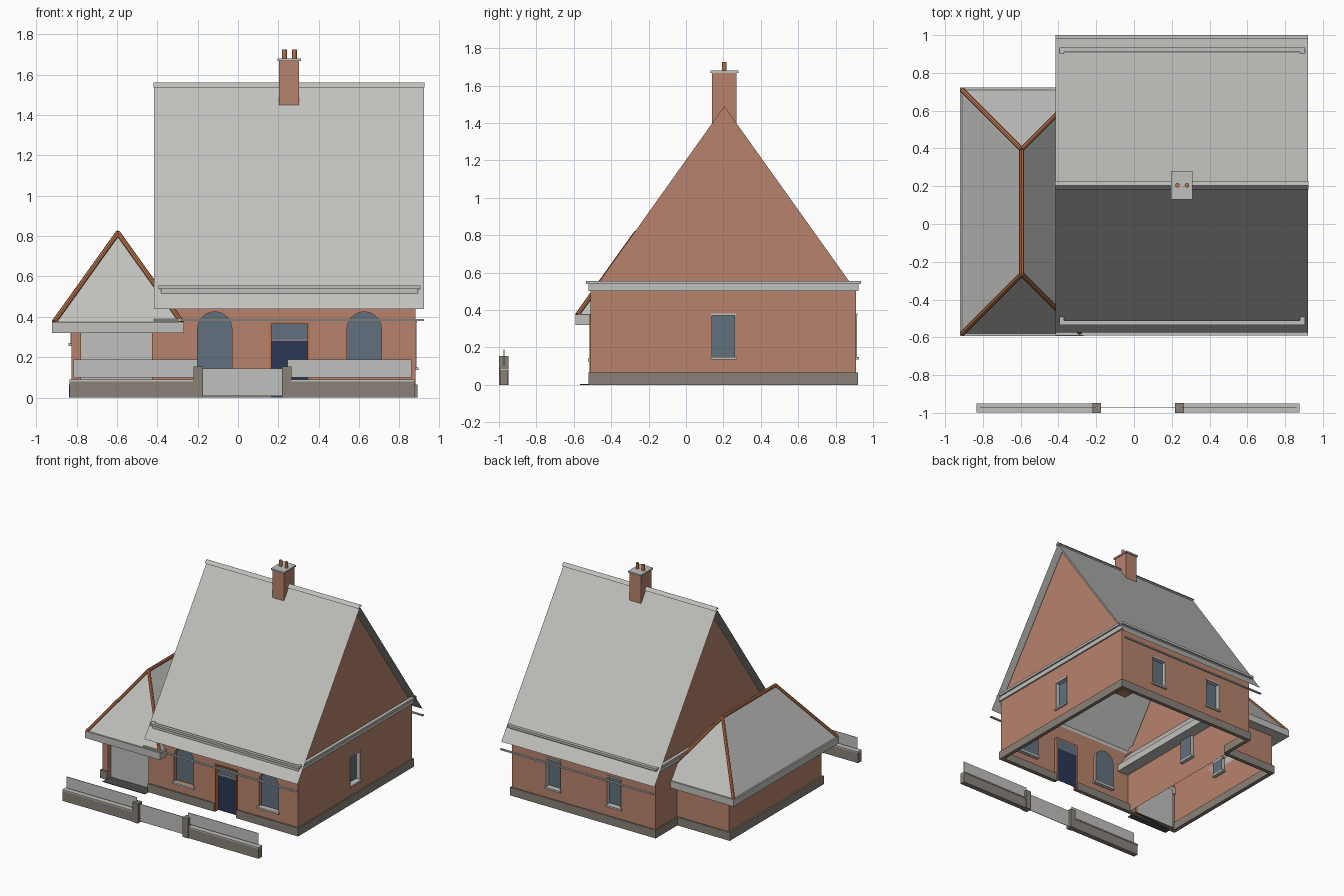
import bpy, bmesh, math
from mathutils import Vector

if "Cube" in bpy.data.objects:
    bpy.data.objects.remove(bpy.data.objects["Cube"])


def material(name, r, g, b):
    m = bpy.data.materials.new(name)
    m.use_nodes = True
    m.diffuse_color = (r, g, b, 1)
    m.node_tree.nodes["Principled BSDF"].inputs["Base Color"].default_value = (r, g, b, 1)
    return m


brick = material("brick", .48, .225, .15)
slate = material("pale_slate", .53, .53, .51)
stone = material("plinth_stone", .25, .22, .185)
glass = material("window_glass", .12, .165, .21)
navy = material("door_navy", .024, .038, .09)
clay = material("terracotta", .47, .165, .07)
paving = material("dark_paving", .07, .07, .068)


def finish(name, mat, bm):
    me = bpy.data.meshes.new(name)
    bm.to_mesh(me)
    bm.free()
    me.materials.append(mat)
    ob = bpy.data.objects.new(name, me)
    bpy.context.scene.collection.objects.link(ob)
    return ob


def polys(name, mat, verts, faces, fix=True):
    bm = bmesh.new()
    vs = [bm.verts.new(v) for v in verts]
    for f in faces:
        bm.faces.new([vs[i] for i in f])
    if fix:
        bmesh.ops.recalc_face_normals(bm, faces=bm.faces)
    return finish(name, mat, bm)


def box(name, mat, x0, x1, y0, y1, z0, z1):
    bm = bmesh.new()
    bmesh.ops.create_cube(bm, size=1)
    lo, hi = Vector((x0, y0, z0)), Vector((x1, y1, z1))
    for v in bm.verts:
        v.co = Vector((lo[i] + (v.co[i] + .5) * (hi[i] - lo[i]) for i in range(3)))
    return finish(name, mat, bm)


def bar(name, mat, p, q, r, sides):
    p, q = Vector(p), Vector(q)
    bm = bmesh.new()
    bmesh.ops.create_cone(bm, cap_ends=True, segments=sides, radius1=r, radius2=r,
                          depth=(q - p).length)
    rot = (q - p).to_track_quat('Z', 'Y').to_matrix()
    for v in bm.verts:
        v.co = rot @ v.co + (p + q) / 2
    return finish(name, mat, bm)


def sheet(name, mat, profile, x0, x1, closed=False):
    """Open-ended strip: a (y, z) profile run along x."""
    n = len(profile)
    verts = [(x, y, z) for x in (x0, x1) for y, z in profile]
    faces = [(i, (i + 1) % n, n + (i + 1) % n, n + i) for i in range(n if closed else n - 1)]
    return polys(name, mat, verts, [f[::-1] for f in faces], closed)


def ring(name, mat, rect, profile):
    """Closed (offset, z) profile swept round a rectangle."""
    x0, x1, y0, y1 = rect
    n = len(profile)
    verts = [(x + sx * o, y + sy * o, z)
             for x, y, sx, sy in ((x0, y0, -1, -1), (x1, y0, 1, -1), (x1, y1, 1, 1), (x0, y1, -1, 1))
             for o, z in profile]
    faces = [(c * n + i, c * n + (i + 1) % n, (c + 1) % 4 * n + (i + 1) % n, (c + 1) % 4 * n + i)
             for c in range(4) for i in range(n)]
    return polys(name, mat, verts, faces)


def fill(name, mat, loops, place, depth=0):
    """Flat panel from an outline and its holes, facing outward."""
    bm = bmesh.new()
    for loop in loops:
        vs = [bm.verts.new(place(u, v, depth)) for u, v in loop]
        for a, b in zip(vs, vs[1:] + vs[:1]):
            bm.edges.new((a, b))
    out = Vector(place(0, 0, -1)) - Vector(place(0, 0, 0))
    bmesh.ops.triangle_fill(bm, use_beauty=True, edges=bm.edges[:], normal=out)
    for f in bm.faces:
        f.normal_update()
        if f.normal.dot(out) < 0:
            f.normal_flip()
    bmesh.ops.dissolve_limit(bm, angle_limit=.01, verts=bm.verts[:], edges=bm.edges[:])
    return finish(name, mat, bm)


def jamb(name, mat, loop, place, d0, d1):
    n = len(loop)
    verts = [place(u, v, d) for d in (d0, d1) for u, v in loop]
    return polys(name, mat, verts, [(i, (i + 1) % n, n + (i + 1) % n, n + i) for i in range(n)], False)


def rect(u0, u1, v0, v1):
    return [(u0, v0), (u1, v0), (u1, v1), (u0, v1)]


def arch(c, half, v0, spring):
    curve = [(c + half * math.cos(math.pi * i / 12), spring + half * math.sin(math.pi * i / 12))
             for i in range(13)]
    return [(c - half, v0), (c + half, v0)] + curve


def block(name, mat, place, u0, u1, d0, d1, v0, v1):
    a, b = place(u0, v0, d0), place(u1, v1, d1)
    return box(name, mat, *[k for p, q in zip(a, b) for k in (min(p, q), max(p, q))])


def window(name, loop, place, lintel=True):
    us, vs = [p[0] for p in loop], [p[1] for p in loop]
    fill(name + "_glass", glass, [loop], place, .03)
    jamb(name + "_reveal", slate if lintel else brick, loop, place, -.004 if lintel else 0, .03)
    block(name + "_sill", slate, place, min(us) - .01, max(us) + .01, -.015, .03, min(vs) - .014, min(vs))
    if lintel:
        block(name + "_lintel", slate, place, min(us) - .006, max(us) + .006, -.006, .03,
              max(vs), max(vs) + .012)


# Wall planes: along, up, depth inward
X0, X1, Y0, Y1, RIDGE_Y = -.37, .88, -.51, .91, .205
AX, AY = -.825, .64
front = lambda u, v, d: (u, Y0 + d, v)
back = lambda u, v, d: (u, Y1 - d, v)
right = lambda u, v, d: (X1 - d, u, v)
left = lambda u, v, d: (X0 + d, u, v)
annexe_left = lambda u, v, d: (AX + d, u, v)
annexe_back = lambda u, v, d: (u, AY - d, v)

# Main walls and windows
arches = [arch(c, .085, .14, .34) for c in (-.115, .625)]
door_hole = rect(.165, .345, 0, .365)
fill("front_wall", brick, [rect(X0, X1, 0, .55), door_hole] + arches, front)
for i, a in enumerate(arches):
    window(f"front_arched_window_{i + 1}", a, front, False)
back_holes = [rect(c - .06, c + .06, .15, .37) for c in (-.01, .52)]
fill("back_wall", brick, [rect(X0, X1, 0, .55)] + back_holes, back)
for i, h in enumerate(back_holes):
    window(f"back_window_{i + 1}", h, back)
gable = [(Y0, 0), (Y1, 0), (Y1, .55), (.875, .55), (RIDGE_Y, 1.49), (-.465, .55), (Y0, .55)]
side_hole = rect(.14, .26, .15, .37)
for name, place in (("right", right), ("left", left)):
    fill(name + "_gable_wall", brick, [gable, side_hole], place)
    window(name + "_window", side_hole, place)

# Front door
fill("front_door", navy, [rect(.165, .345, 0, .28)], front, .03)
fill("door_transom_glass", glass, [rect(.165, .345, .28, .365)], front, .03)
block("door_transom_bar", slate, front, .165, .345, .015, .03, .28, .29)
for side, u0, u1, v0, v1 in (("left", .345, .354, 0, .374), ("right", .156, .165, 0, .374),
                             ("top", .165, .345, .365, .374)):
    block(f"door_frame_{side}", clay, front, u0, u1, -.006, .03, v0, v1)

# Annexe walls, wide door and small window
garage_hole = rect(-.777, -.425, 0, .33)
fill("annexe_front_wall", brick, [rect(AX, X0, 0, .42), garage_hole], front)
jamb("wide_door_reveal", brick, garage_hole, front, 0, .04)
fill("wide_door", slate, [garage_hole], front, .04)
small_hole = rect(-.02, .08, .27, .37)
fill("annexe_left_wall", brick, [rect(Y0, AY, 0, .42), small_hole], annexe_left)
window("annexe_small_window", small_hole, annexe_left)
fill("annexe_back_wall", brick, [rect(AX, X0, 0, .42)], annexe_back)
box("wide_door_step", paving, -.785, -.415, -.567, Y0 + .04, 0, .004)

# Plinth, broken at the doors
for i, (u0, u1) in enumerate(((AX - .012, -.777), (-.425, .156), (.354, X1 + .01))):
    block(f"plinth_front_{i + 1}", stone, front, u0, u1, -.012, .02, 0, .065)
block("plinth_back", stone, back, X0 - .01, X1 + .01, -.01, .02, 0, .065)
block("plinth_right", stone, right, Y0, Y1, -.01, .02, 0, .065)
block("plinth_left", stone, left, AY, Y1, -.01, .02, 0, .065)
block("plinth_annexe_left", stone, annexe_left, Y0, AY, -.012, .02, 0, .065)
block("plinth_annexe_back", stone, annexe_back, AX - .012, X0, -.01, .02, 0, .065)

# Stepped cornice
ring("cornice", slate, (X0, X1, Y0, Y1),
     [(0, .503), (.012, .503), (.012, .538), (.025, .538), (.025, .556), (0, .556)])

# Main roof sheets, ridge cap and eaves gutters
sheet("main_roof", slate, [(-.575, .44), (RIDGE_Y, 1.54), (.985, .44)], -.415, .922)
sheet("ridge_cap", slate, [(.183, 1.535), (RIDGE_Y, 1.56), (.227, 1.535)], -.418, .925)
for name, s in (("front", -1), ("back", 1)):
    y = [RIDGE_Y + s * o for o in (.78, .795)]
    sheet(name + "_gutter", slate, [(y[0], .38), (y[1], .38), (y[1], .39), (y[0], .39)],
          -.415, .922, True)

# Annexe hipped roof with eaves box and clay hips
ax0, ax1, ay0, ay1, rx, ez, rz = -.91, -.28, -.58, .71, -.595, .375, .815
corners = [(ax0, ay0, ez), (ax1, ay0, ez), (ax1, ay1, ez), (ax0, ay1, ez)]
ridge = [(rx, ay0 + .315, rz), (rx, ay1 - .315, rz)]
polys("annexe_roof", slate, corners + ridge,
      [(0, 1, 4), (1, 2, 5, 4), (2, 3, 5), (3, 0, 4, 5)], False)
ring("annexe_eaves", slate, (ax0, ax1, ay0, ay1),
     [(-.085, .32), (.012, .32), (.012, .375), (-.085, .375)])
bar("annexe_ridge_tiles", clay, *ridge, .013, 8)
for i, c in enumerate(corners):
    bar(f"annexe_hip_tiles_{i + 1}", clay, c, ridge[i // 2], .013, 8)

# Chimney
box("chimney_stack", brick, .203, .303, .14, .27, .5, 1.668)
box("chimney_cap", slate, .195, .311, .13, .28, 1.668, 1.68)
for i, x in enumerate((.23, .28)):
    bar(f"chimney_pot_{i + 1}", clay, (x, RIDGE_Y, 1.68), (x, RIDGE_Y, 1.725), .012, 12)

# Garden wall, fence panels, posts and gate
for name, x0, x1, p0, p1, post in (("right", -.835, -.2, -.815, -.2, -.22),
                                   ("left", .24, .875, .245, .86, .218)):
    box(f"garden_wall_{name}", stone, x0, x1, -.993, -.953, 0, .08)
    box(f"garden_wall_coping_{name}", slate, x0, x1, -.997, -.949, .08, .09)
    box(f"fence_panel_{name}", slate, p0, p1, -.975, -.971, .1, .19)
    box(f"gate_post_{name}", stone, post, post + .046, -1, -.948, 0, .155)
box("garden_gate", slate, -.174, .218, -.975, -.971, .008, .145)
